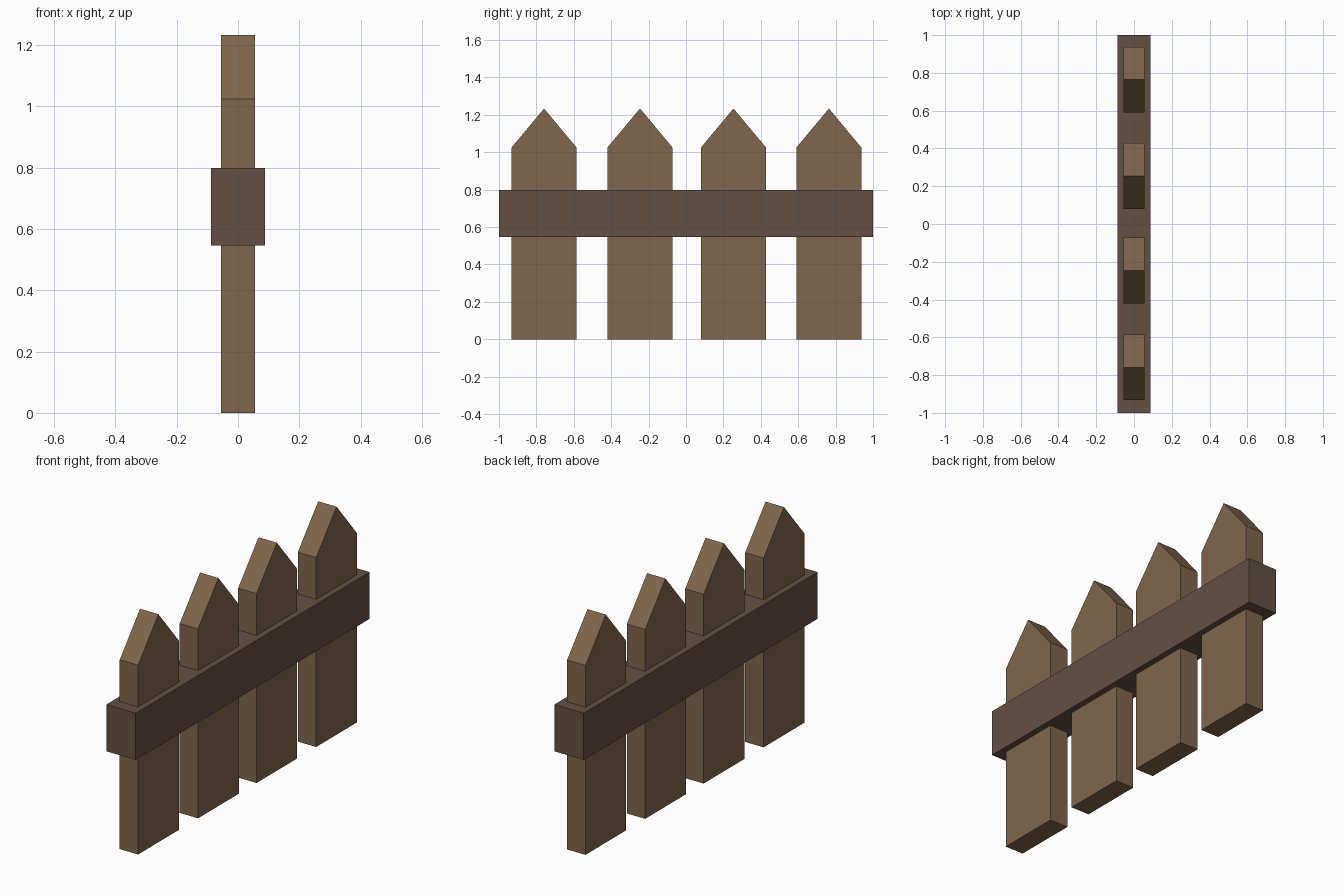
import bpy
import bmesh

if "Cube" in bpy.data.objects:
    bpy.data.objects.remove(bpy.data.objects["Cube"])


def material(name, rgb):
    m = bpy.data.materials.new(name)
    m.diffuse_color = (*rgb, 1.0)
    m.use_nodes = True
    m.node_tree.nodes["Principled BSDF"].inputs["Base Color"].default_value = m.diffuse_color
    return m


def extruded(name, outline, half_depth, mat):
    """Extrude a (y, z) outline along x, centred on x = 0."""
    bm = bmesh.new()
    face = bm.faces.new([bm.verts.new((-half_depth, y, z)) for y, z in outline])
    result = bmesh.ops.extrude_face_region(bm, geom=[face])
    moved = [v for v in result["geom"] if isinstance(v, bmesh.types.BMVert)]
    bmesh.ops.translate(bm, verts=moved, vec=(2 * half_depth, 0, 0))
    bmesh.ops.recalc_face_normals(bm, faces=bm.faces)
    mesh = bpy.data.meshes.new(name)
    bm.to_mesh(mesh)
    bm.free()
    mesh.materials.append(mat)
    obj = bpy.data.objects.new(name, mesh)
    bpy.context.collection.objects.link(obj)
    return obj


picket_wood = material("light brown wood", (0.216, 0.133, 0.072))
rail_wood = material("dark brown wood", (0.125, 0.080, 0.060))

# Pointed pickets
half_width, shoulder, peak = 0.174, 1.025, 1.234
for i, y in enumerate((-0.759, -0.246, 0.254, 0.764)):
    outline = [(y - half_width, 0), (y + half_width, 0), (y + half_width, shoulder),
               (y, peak), (y - half_width, shoulder)]
    extruded(f"picket_{i + 1}", outline, 0.055, picket_wood)

# Horizontal rail around the pickets
extruded("rail", [(-1, 0.546), (1, 0.546), (1, 0.799), (-1, 0.799)], 0.088, rail_wood)
